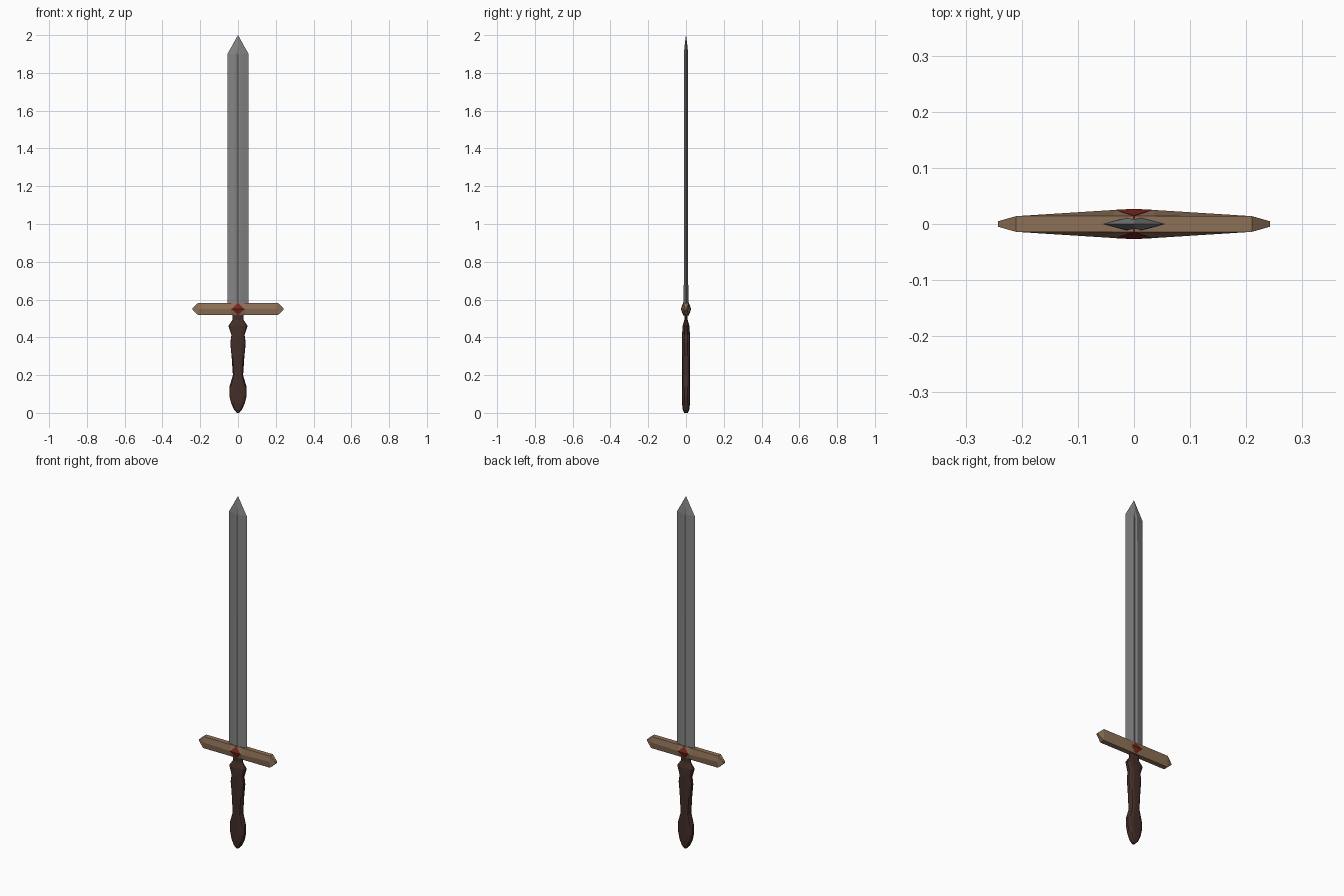
import bpy, bmesh

if "Cube" in bpy.data.objects:
    bpy.data.objects.remove(bpy.data.objects["Cube"])


def material(name, rgb):
    m = bpy.data.materials.new(name)
    m.diffuse_color = (*rgb, 1)
    m.use_nodes = True
    m.node_tree.nodes["Principled BSDF"].inputs["Base Color"].default_value = m.diffuse_color
    return m


STEEL = material("steel grey", (0.23, 0.23, 0.235))
TAN = material("tan wood", (0.27, 0.165, 0.095))
BROWN = material("dark brown", (0.055, 0.027, 0.021))
RED = material("deep red", (0.2, 0.018, 0.012))


def finish(name, bm, mat):
    bmesh.ops.recalc_face_normals(bm, faces=bm.faces)
    me = bpy.data.meshes.new(name)
    bm.to_mesh(me)
    bm.free()
    me.materials.append(mat)
    ob = bpy.data.objects.new(name, me)
    bpy.context.collection.objects.link(ob)
    return ob


def loft(name, rings, mat):
    """Skin a stack of equal-length point rings and cap both ends."""
    bm = bmesh.new()
    vs = [[bm.verts.new(p) for p in r] for r in rings]
    n = len(vs[0])
    for a, b in zip(vs, vs[1:]):
        for i in range(n):
            j = (i + 1) % n
            bm.faces.new((a[i], a[j], b[j], b[i]))
    bm.faces.new(vs[0])
    bm.faces.new(vs[-1])
    bmesh.ops.remove_doubles(bm, verts=bm.verts, dist=1e-5)
    return finish(name, bm, mat)


# Blade: flat diamond section with a shallow fuller running to the point
def blade_ring(z, w, g, t, d):
    return [(-w, 0, z), (-g, -t, z), (0, -d, z), (g, -t, z),
            (w, 0, z), (g, t, z), (0, d, z), (-g, t, z)]


loft("blade", [blade_ring(0.56, 0.056, 0.013, 0.012, 0.007),
               blade_ring(1.9, 0.056, 0.012, 0.011, 0.007),
               blade_ring(1.935, 0.0364, 0.003, 0.0085, 0.0085),
               blade_ring(2.0, 0.0006, 0.0003, 0.0003, 0.0003)], STEEL)


# Crossguard: six-sided bar, bulging at the middle and pointed at the ends
def guard_ring(x, a, b, h):
    z = 0.55
    return [(x, -a, z - h), (x, -b, z), (x, -a, z + h),
            (x, a, z + h), (x, b, z), (x, a, z - h)]


half = [(0.036, 0.014, 0.025, 0.033), (0.21, 0.014, 0.014, 0.033),
        (0.242, 0.005, 0.005, 0.004)]
stations = [(-x, a, b, h) for x, a, b, h in reversed(half)] + half
loft("crossguard", [guard_ring(*s) for s in stations], TAN)

# Gem: faceted stone showing on both faces of the guard
bm = bmesh.new()
for s in (-1, 1):
    for k in (-1, 1):
        bm.verts.new((k * 0.033, s * 0.0253, 0.55))
        bm.verts.new((0, s * 0.015, 0.55 + k * 0.0335))
    bm.verts.new((0, s * 0.027, 0.55))
bmesh.ops.convex_hull(bm, input=bm.verts)
finish("gem", bm, RED)

# Grip: flattened, chamfered handle (height, half width, half depth)
profile = [(0.0, 0.006, 0.010), (0.015, 0.02, 0.017), (0.05, 0.036, 0.021),
           (0.09, 0.046, 0.021), (0.14, 0.045, 0.021), (0.2, 0.027, 0.021),
           (0.3, 0.034, 0.021), (0.37, 0.041, 0.021), (0.412, 0.035, 0.021),
           (0.46, 0.051, 0.018), (0.492, 0.03, 0.009), (0.53, 0.029, 0.009)]
corners = [(-1, -0.35), (-0.82, -0.78), (-0.45, -1), (0.45, -1), (0.82, -0.78), (1, -0.35)]
corners += [(-x, -y) for x, y in corners]
loft("grip", [[(w * x, t * y, z) for x, y in corners] for z, w, t in profile], BROWN)
